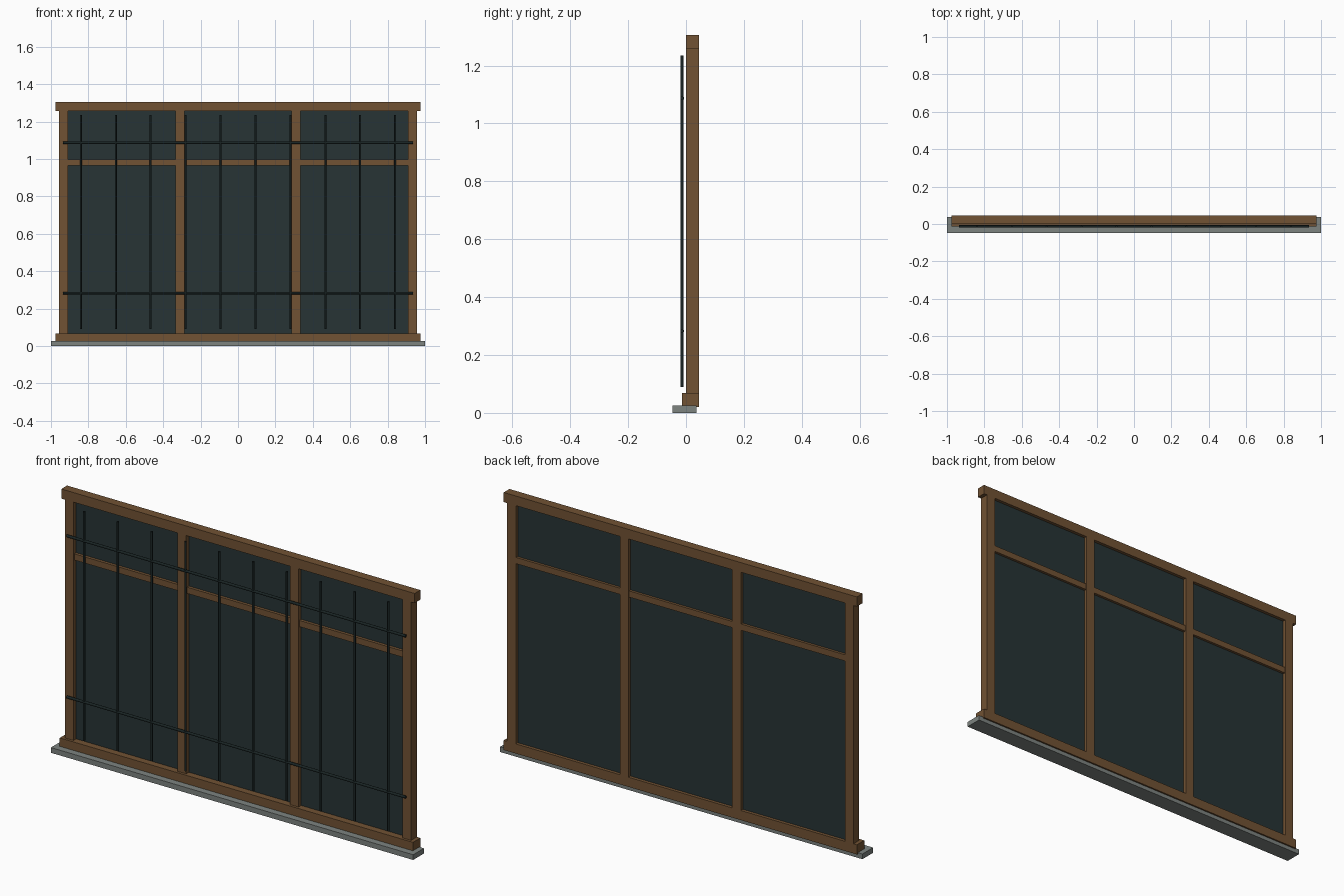
import bpy
import math

if "Cube" in bpy.data.objects:
    bpy.data.objects.remove(bpy.data.objects["Cube"])


def material(name, rgb):
    m = bpy.data.materials.new(name)
    m.diffuse_color = (*rgb, 1.0)
    m.use_nodes = True
    m.node_tree.nodes["Principled BSDF"].inputs["Base Color"].default_value = m.diffuse_color
    return m


WOOD = material("brown wood", (0.165, 0.084, 0.033))
STONE = material("grey stone", (0.205, 0.228, 0.216))
GLASS = material("dark glass", (0.020, 0.034, 0.035))
IRON = material("black iron", (0.010, 0.018, 0.018))


def box(name, x, y, z, mat):
    """Box from (min, max) ranges on each axis."""
    bpy.ops.mesh.primitive_cube_add(size=1, location=[sum(r) / 2 for r in (x, y, z)])
    ob = bpy.context.object
    ob.scale = [r[1] - r[0] for r in (x, y, z)]
    bpy.ops.object.transform_apply(location=False, rotation=False, scale=True)
    ob.name = name
    ob.data.materials.append(mat)
    return ob


def bar(name, location, length, radius, rotation=(0, 0, 0)):
    """Thin round iron bar."""
    bpy.ops.mesh.primitive_cylinder_add(vertices=8, radius=radius, depth=length,
                                        location=location, rotation=rotation)
    ob = bpy.context.object
    ob.name = name
    ob.data.materials.append(IRON)
    bpy.ops.object.shade_smooth_by_angle(angle=math.radians(50))


FRONT, BACK = 0.0, 0.045
BOTTOM, TOP = 0.068, 1.257

# Sill and outer rails
box("stone_sill", (-1, 1), (-0.047, 0.037), (0, 0.026), STONE)
box("bottom_rail", (-0.975, 0.975), (-0.013, BACK), (0.02, BOTTOM), WOOD)
box("top_rail", (-0.975, 0.975), (FRONT, BACK), (TOP, 1.305), WOOD)

# Side posts and mullions
for name, cx in (("left_post", -0.932), ("left_mullion", -0.31),
                 ("right_mullion", 0.31), ("right_post", 0.932)):
    box(name, (cx - 0.024, cx + 0.024), (FRONT, BACK), (BOTTOM, TOP), WOOD)

# Transoms and glass panes in each bay
for i, (x0, x1) in enumerate(((-0.908, -0.334), (-0.286, 0.286), (0.334, 0.908))):
    box(f"transom_{i + 1}", (x0, x1), (0.006, 0.042), (0.966, 0.997), WOOD)
    box(f"lower_pane_{i + 1}", (x0, x1), (0.021, 0.029), (BOTTOM, 0.966), GLASS)
    box(f"upper_pane_{i + 1}", (x0, x1), (0.021, 0.029), (0.997, TOP), GLASS)

# Security grille
for i in range(10):
    bar(f"vertical_bar_{i + 1}", (-0.84 + i * 1.68 / 9, -0.014, 0.6625), 1.145, 0.0055)
for name, z in (("lower_cross_bar", 0.283), ("upper_cross_bar", 1.087)):
    bar(name, (0, -0.013, z), 1.87, 0.0068, (0, math.pi / 2, 0))
